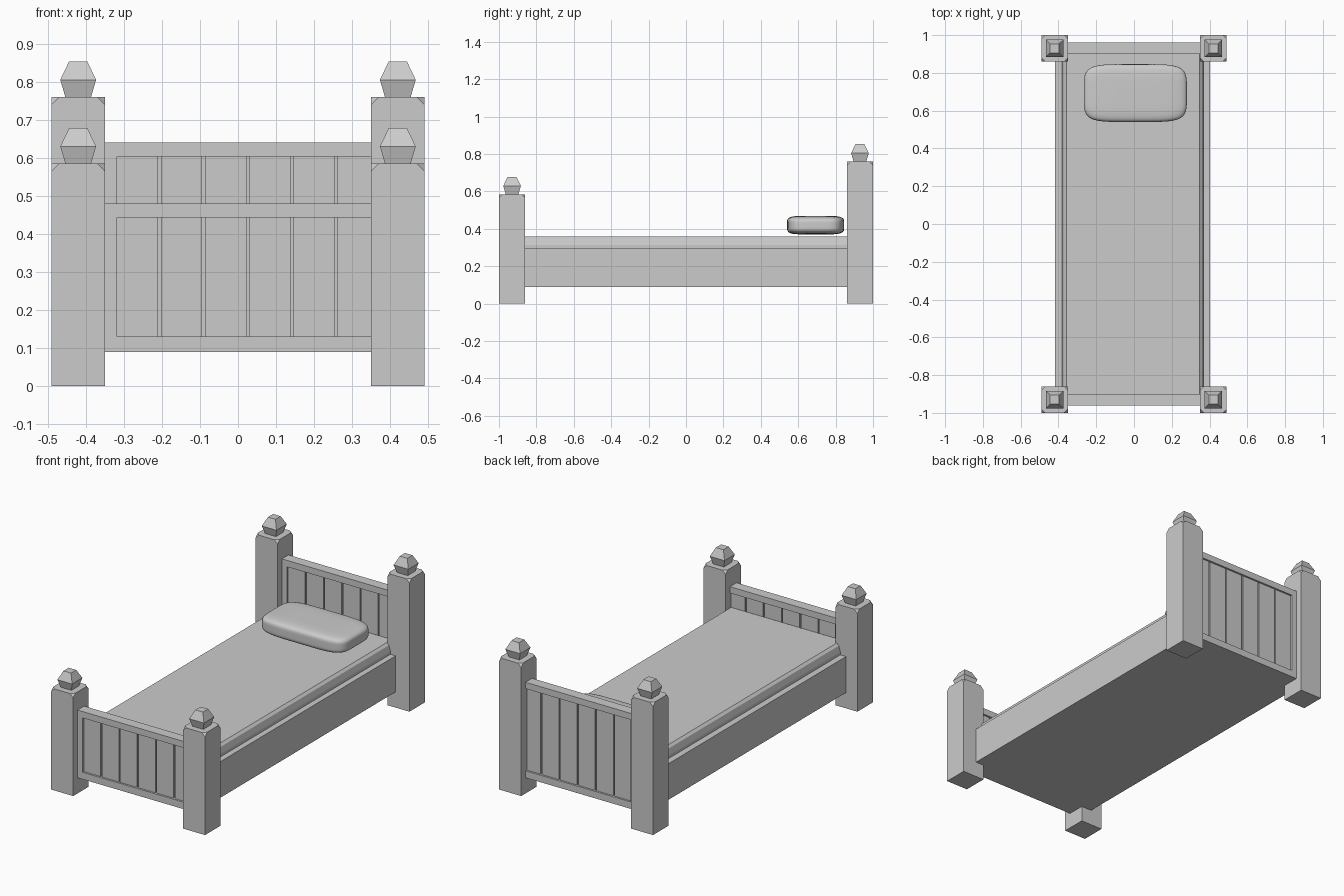
import bpy, bmesh

cube = bpy.data.objects.get("Cube")
if cube:
    bpy.data.objects.remove(cube, do_unlink=True)

grey = bpy.data.materials.new("plain_grey")
grey.use_nodes = True
GREY = (0.6, 0.6, 0.6, 1)
grey.diffuse_color = GREY
grey.node_tree.nodes["Principled BSDF"].inputs["Base Color"].default_value = GREY


def finish(name, bm):
    bmesh.ops.recalc_face_normals(bm, faces=bm.faces)
    mesh = bpy.data.meshes.new(name)
    bm.to_mesh(mesh)
    bm.free()
    mesh.materials.append(grey)
    obj = bpy.data.objects.new(name, mesh)
    bpy.context.collection.objects.link(obj)
    return obj


def add_box(bm, x, y, z):
    """Box from (min, max) ranges on each axis; returns its vertices."""
    verts = bmesh.ops.create_cube(bm, size=1)["verts"]
    for v in verts:
        v.co = [r[0] if c < 0 else r[1] for c, r in zip(v.co, (x, y, z))]
    return verts


def box(name, x, y, z):
    bm = bmesh.new()
    add_box(bm, x, y, z)
    return finish(name, bm)


def post(name, cx, cy, height):
    """Square post with its top corners clipped off."""
    bm = bmesh.new()
    h = 0.07
    verts = add_box(bm, (cx - h, cx + h), (cy - h, cy + h), (0, height))
    top = [v for v in verts if v.co.z > 0]
    bmesh.ops.bevel(bm, geom=top, offset=0.02, segments=1, affect='VERTICES')
    finish(name, bm)


def finial(name, cx, cy, base):
    """Faceted square knob made from stacked rings."""
    bm = bmesh.new()
    rings = []
    for r, z in ((0.033, -0.003), (0.047, 0.045), (0.024, 0.093)):
        rings.append([bm.verts.new((cx + sx * r, cy + sy * r, base + z))
                      for sx, sy in ((-1, -1), (1, -1), (1, 1), (-1, 1))])
    for low, high in zip(rings, rings[1:]):
        for i in range(4):
            j = (i + 1) % 4
            bm.faces.new((low[i], low[j], high[j], high[i]))
    bm.faces.new(rings[0])
    bm.faces.new(rings[-1])
    finish(name, bm)


def board(name, cy, top):
    """Framed end board with planks separated by narrow grooves."""
    depth = (cy - 0.03, cy + 0.03)
    box(name + "_top_rail", (-0.36, 0.36), depth, (top - 0.037, top))
    box(name + "_bottom_rail", (-0.36, 0.36), depth, (0.09, 0.13))
    box(name + "_stile", (-0.36, -0.318), depth, (0.13, top - 0.037))
    box(name + "_backing", (-0.33, 0.36), (cy - 0.01, cy + 0.01), (0.12, top - 0.02))
    bm = bmesh.new()
    pitch = 0.116
    for i in range(6):
        left = -0.318 + i * pitch
        add_box(bm, (left, left + pitch - 0.008), (cy - 0.019, cy + 0.019),
                (0.125, top - 0.03))
    finish(name + "_planks", bm)


# Four posts with knobs, and the two end boards
for end, sy, height, board_top in (("foot", -1, 0.585, 0.48), ("head", 1, 0.76, 0.64)):
    for side, sx in (("left", 1), ("right", -1)):
        post(f"{end}_post_{side}", sx * 0.42, sy * 0.93, height)
        finial(f"{end}_knob_{side}", sx * 0.42, sy * 0.93, height)
    board(end + "board", sy * 0.93, board_top)

# Side rails and the closed base between them
box("side_rail_left", (0.36, 0.402), (-0.9, 0.9), (0.09, 0.298))
box("side_rail_right", (-0.417, -0.375), (-0.9, 0.9), (0.09, 0.298))
box("bed_base", (-0.375, 0.36), (-0.91, 0.91), (0.09, 0.28))

# Mattress: chamfered section extruded along the bed
bm = bmesh.new()
half = ((0.375, 0.27), (0.375, 0.315), (0.366, 0.348), (0.352, 0.36))
section = [(x, z) for x, z in half] + [(-x, z) for x, z in reversed(half)]
face = bm.faces.new([bm.verts.new((x - 0.006, -0.905, z)) for x, z in section])
new = bmesh.ops.extrude_face_region(bm, geom=[face])["geom"]
bmesh.ops.translate(bm, vec=(0, 1.81, 0),
                    verts=[g for g in new if isinstance(g, bmesh.types.BMVert)])
finish("mattress", bm)

# Pillow: a finely divided cube rounded into a soft cushion
bm = bmesh.new()
bmesh.ops.create_cube(bm, size=2)
bmesh.ops.subdivide_edges(bm, edges=bm.edges[:], cuts=15, use_grid_fill=True)
power = 5
for v in bm.verts:
    norm = sum(abs(c) ** power for c in v.co) ** (1 / power)
    x, y, z = v.co / norm
    v.co = (0.007 + x * 0.273, 0.693 + y * 0.153, 0.42 + z * 0.05)
for f in bm.faces:
    f.smooth = True
finish("pillow", bm)
